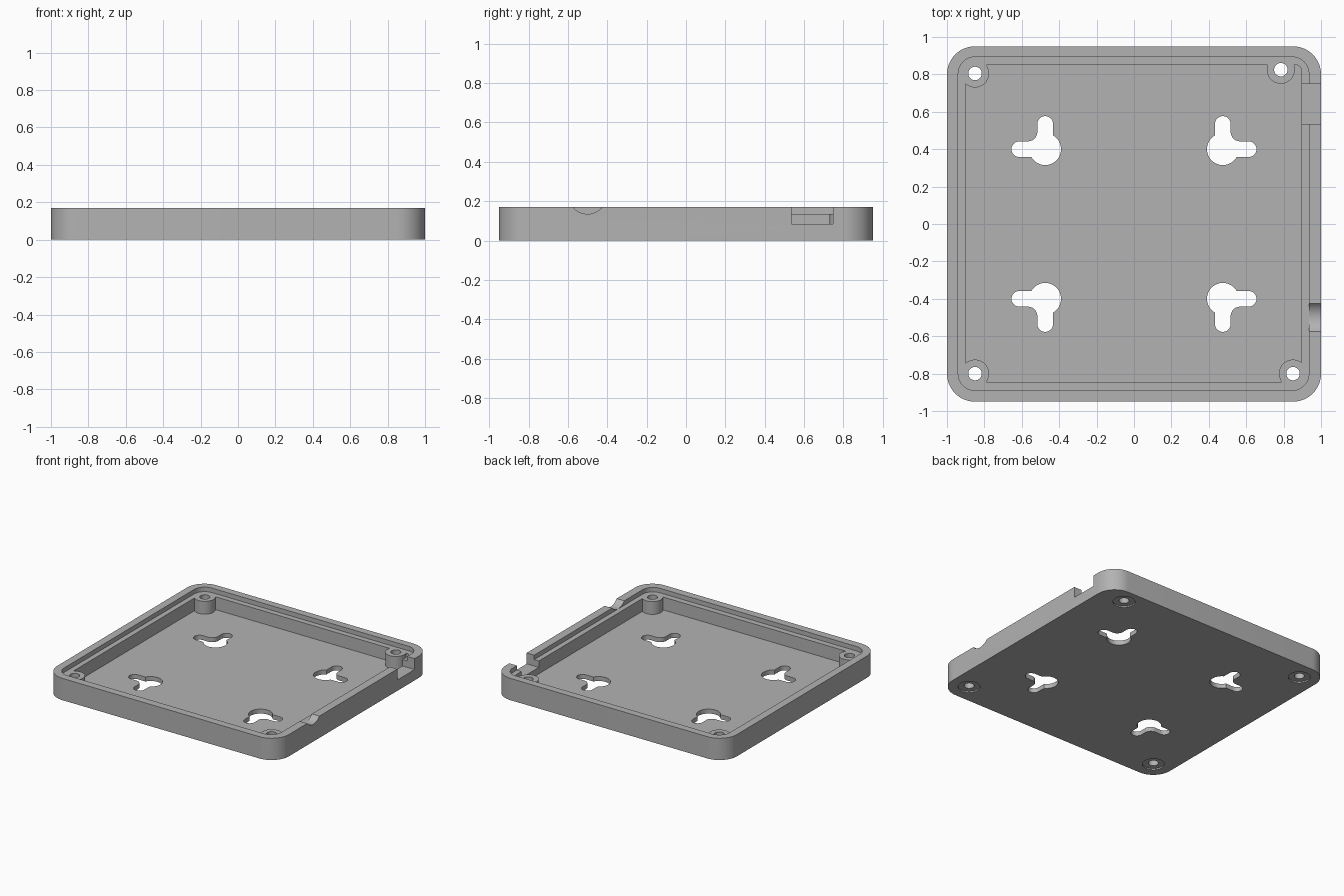
import bpy
import bmesh
from math import cos, sin, radians

cube = bpy.data.objects.get("Cube")
if cube:
    bpy.data.objects.remove(cube, do_unlink=True)

HEIGHT, LEDGE, FLOOR = 0.17, 0.135, 0.035
ABOVE, BELOW = 0.4, -0.1

grey = bpy.data.materials.new("plain grey")
grey.use_nodes = True
grey.diffuse_color = (0.45, 0.45, 0.45, 1)
grey.node_tree.nodes["Principled BSDF"].inputs["Base Color"].default_value = grey.diffuse_color


def arc(cx, cy, r, start, end, steps=12):
    angles = [radians(start + (end - start) * i / steps) for i in range(steps + 1)]
    return [(cx + r * cos(a), cy + r * sin(a)) for a in angles]


def circle(cx, cy, r):
    return arc(cx, cy, r, 0, 360, 40)[:-1]


def rounded_rect(x0, x1, y0, y1, r):
    return (arc(x1 - r, y1 - r, r, 0, 90) + arc(x0 + r, y1 - r, r, 90, 180)
            + arc(x0 + r, y0 + r, r, 180, 270) + arc(x1 - r, y0 + r, r, 270, 360))


def prism(name, outline, low, high, along_x=False):
    """Extrude an outline along z, or a (y, z) outline along x."""
    bm = bmesh.new()
    place = (lambda p, d: (d, p[0], p[1])) if along_x else (lambda p, d: (p[0], p[1], d))
    face = bm.faces.new([bm.verts.new(place(p, low)) for p in outline])
    grown = bmesh.ops.extrude_face_region(bm, geom=[face])["geom"]
    shift = (high - low, 0, 0) if along_x else (0, 0, high - low)
    bmesh.ops.translate(bm, vec=shift, verts=[v for v in grown if isinstance(v, bmesh.types.BMVert)])
    bmesh.ops.recalc_face_normals(bm, faces=bm.faces)
    mesh = bpy.data.meshes.new(name)
    bm.to_mesh(mesh)
    bm.free()
    mesh.materials.append(grey)
    obj = bpy.data.objects.new(name, mesh)
    bpy.context.collection.objects.link(obj)
    return obj


def cut(target, cutter):
    """Subtract the cutter for good and discard it."""
    bpy.context.view_layer.objects.active = target
    mod = target.modifiers.new("cut", 'BOOLEAN')
    mod.operation, mod.solver, mod.object = 'DIFFERENCE', 'EXACT', cutter
    bpy.ops.object.modifier_apply(modifier=mod.name)
    bpy.data.objects.remove(cutter, do_unlink=True)


# Tray body with a recessed lip for the lid
tray = prism("enclosure_tray", rounded_rect(-1, 1, -0.95, 0.95, 0.15), 0, HEIGHT)
cut(tray, prism("lip_cutter", rounded_rect(-0.94, 0.935, -0.89, 0.893, 0.09), LEDGE, ABOVE))

# Cavity that leaves the corner screw bosses standing
bosses = [(-0.85, 0.805), (0.785, 0.825), (-0.85, -0.8), (0.85, -0.8)]
cavity = prism("cavity_cutter", rounded_rect(-0.9, 0.895, -0.845, 0.85, 0.03), FLOOR, LEDGE + 0.01)
for x, y in bosses:
    cut(cavity, prism("boss_cutter", circle(x, y, 0.075), BELOW, ABOVE))
cut(tray, cavity)

# Screw holes with shallow recesses underneath
for x, y in bosses:
    cut(tray, prism("screw_cutter", circle(x, y, 0.036), BELOW, ABOVE))
    cut(tray, prism("recess_cutter", circle(x, y, 0.078), BELOW, 0.01))

# Two-way keyhole slots for wall mounting
slot, fillet = 0.042, 0.05
keyhole = (arc(0.138, 0, slot, -90, 90)
           + arc(slot + fillet, slot + fillet, fillet, 270, 180)
           + arc(0, 0.135, slot, 0, 180)
           + arc(0, 0, 0.085, 120, 330, 24))
for sx in (-1, 1):
    for sy in (-1, 1):
        outline = [(sx * (0.475 + x), sy * (0.4 + y)) for x, y in keyhole]
        cut(tray, prism("keyhole_cutter", outline, BELOW, 0.1))

# Cable notch and finger groove in the +x wall
cut(tray, prism("notch_cutter", [(0.535, 0.085), (0.748, 0.085), (0.748, ABOVE), (0.535, ABOVE)],
                0.885, 1.1, along_x=True))
cut(tray, prism("groove_cutter", circle(-0.5, 0.233, 0.098), 0.92, 1.1, along_x=True))

# Smooth curved walls, crisp edges
bpy.ops.object.select_all(action='DESELECT')
tray.select_set(True)
bpy.context.view_layer.objects.active = tray
bpy.ops.object.shade_smooth_by_angle(angle=radians(30))
